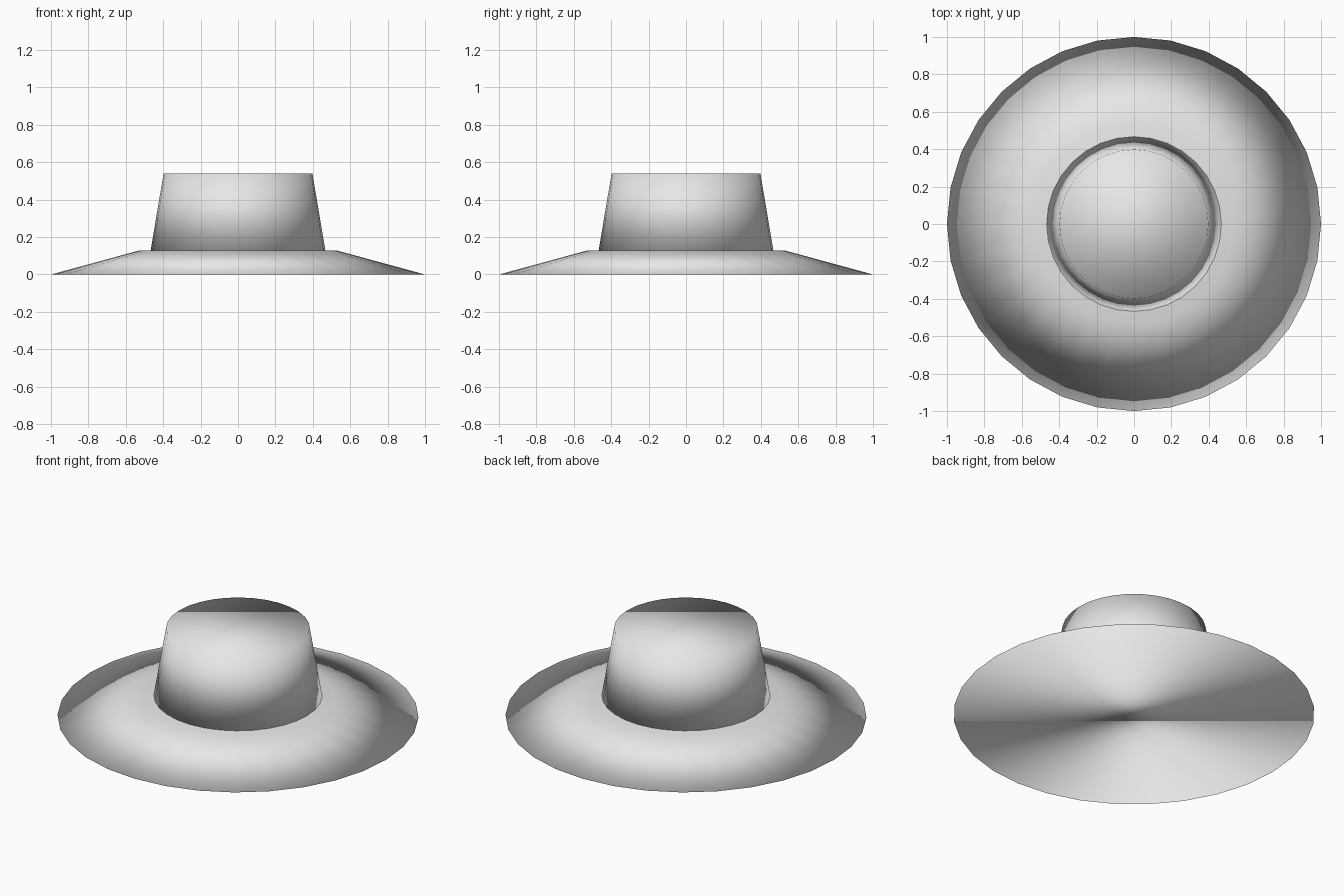
import bpy

if "Cube" in bpy.data.objects:
    bpy.data.objects.remove(bpy.data.objects["Cube"])

felt = bpy.data.materials.new("grey_felt")
felt.diffuse_color = (0.8, 0.8, 0.8, 1.0)
felt.use_nodes = True
felt.node_tree.nodes["Principled BSDF"].inputs["Base Color"].default_value = felt.diffuse_color


def frustum(name, r_bottom, r_top, z_bottom, z_top):
    """Closed, fully smooth 32-sided tapered disc."""
    bpy.ops.mesh.primitive_cone_add(
        vertices=32, radius1=r_bottom, radius2=r_top,
        depth=z_top - z_bottom, end_fill_type='NGON',
        location=(0, 0, (z_bottom + z_top) / 2))
    part = bpy.context.object
    part.name = name
    part.data.materials.append(felt)
    bpy.ops.object.shade_smooth()
    return part


# Wide sloping brim
frustum("brim", 1.0, 0.53, 0.0, 0.128)
# Tapered crown standing on the brim
frustum("crown", 0.467, 0.398, 0.128, 0.54)
